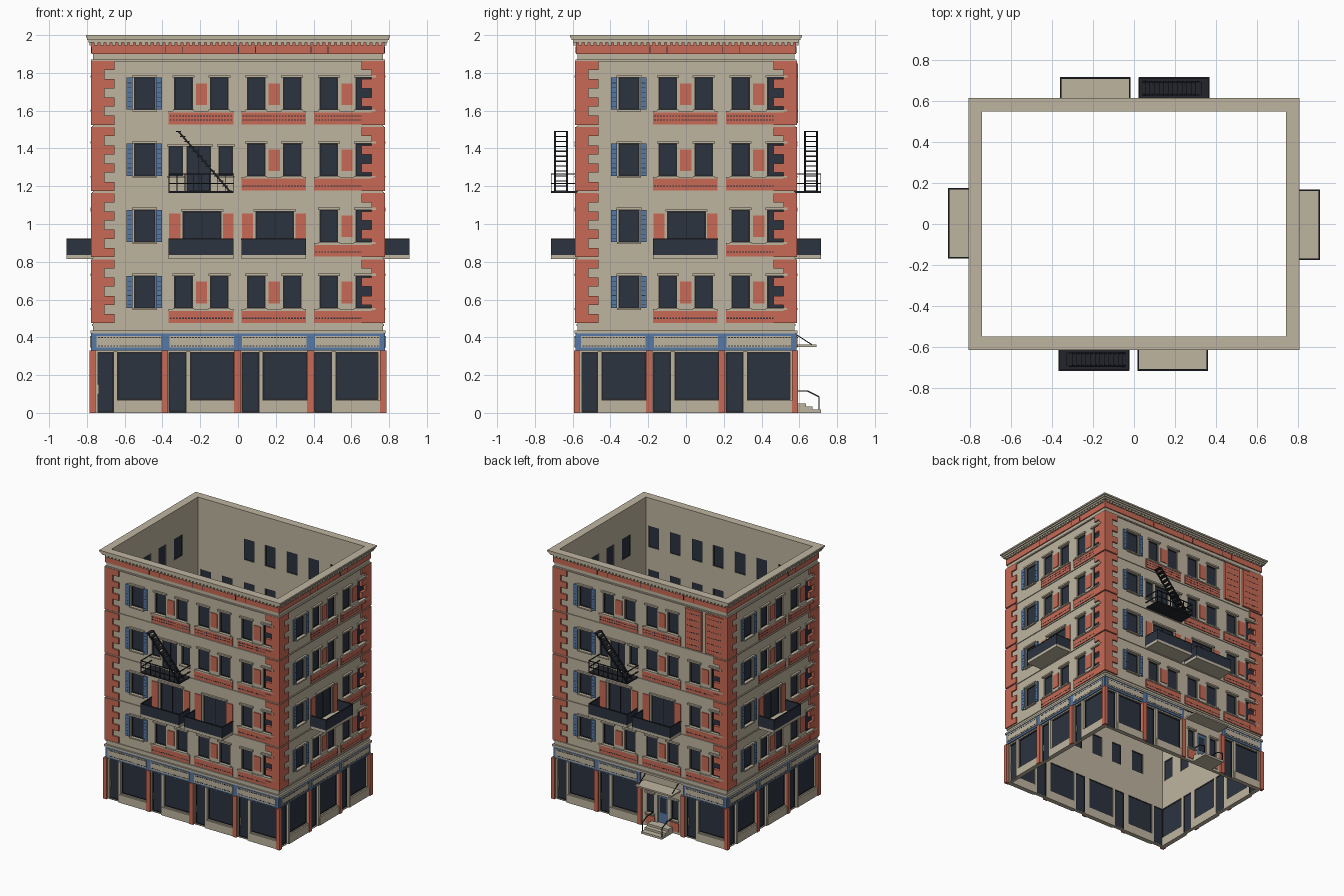
import bpy, bmesh
from math import pi
from mathutils import Matrix, Vector

cube = bpy.data.objects.get("Cube")
if cube:
    bpy.data.objects.remove(cube, do_unlink=True)

COLOURS = {"stone": (.52, .46, .35), "brick": (.58, .144, .089), "blue_paint": (.093, .188, .376),
           "dark_glass": (.025, .034, .051), "black_metal": (.016, .018, .024)}
MATS = {}
for name, c in COLOURS.items():
    m = bpy.data.materials.new(name)
    m.use_nodes = True
    m.diffuse_color = (*c, 1)
    bsdf = m.node_tree.nodes["Principled BSDF"]
    bsdf.inputs["Base Color"].default_value = (*c, 1)
    bsdf.inputs["Roughness"].default_value = .8
    MATS[name] = m

HX, HY, BAY = .767, .575, .385
TOP = 1.98
parts = {}
face = {"rot": Matrix(), "d": HY, "holes": []}


def mesh_for(part, mat):
    return parts.setdefault(part, (bmesh.new(), mat))[0]


def box(part, mat, u0, u1, z0, z1, w0, w1):
    """Box on the current facade: u runs along it, w points outward."""
    mid = Vector(((u0 + u1) / 2, -face["d"] - (w0 + w1) / 2, (z0 + z1) / 2))
    size = Matrix.Diagonal((u1 - u0, abs(w1 - w0), z1 - z0, 1))
    bmesh.ops.create_cube(mesh_for(part, mat), size=1,
                          matrix=face["rot"] @ Matrix.Translation(mid) @ size)


def bar(part, mat, p, q, t=.006):
    """Square bar between two (u, w, z) points."""
    a, b = (Vector((u, -face["d"] - w, z)) for u, w, z in (p, q))
    turn = (b - a).to_track_quat('Z', 'Y').to_matrix().to_4x4()
    bmesh.ops.create_cube(mesh_for(part, mat), size=1, matrix=face["rot"] @ Matrix.Translation((a + b) / 2)
                          @ turn @ Matrix.Diagonal((t, t, (b - a).length, 1)))


def pane(u0, u1, z0, z1, mullion=False):
    face["holes"].append((u0, u1, z0, z1))
    box("window_glass", "dark_glass", u0, u1, z0, z1, -.02, -.014)
    t = .006
    for a, b, c, d in ((u0, u0 + t, z0, z1), (u1 - t, u1, z0, z1), (u0, u1, z0, z0 + t), (u0, u1, z1 - t, z1)):
        box("window_frames", "black_metal", a, b, c, d, -.022, -.01)
    if mullion:
        mid = (u0 + u1) / 2
        box("window_frames", "black_metal", mid - t / 2, mid + t / 2, z0, z1, -.022, -.01)


def window(u0, u1, z0, z1, sill=True, mullion=False):
    pane(u0, u1, z0, z1, mullion)
    box("window_lintels", "stone", u0 - .012, u1 + .012, z1, z1 + .012, 0, .015)
    if sill:
        box("window_sills", "stone", u0 - .01, u1 + .01, z0 - .01, z0, 0, .015)


def dots(u0, u1, z, w):
    u = u0
    while u < u1:
        box("brick_gaps", "dark_glass", u, u + .01, z, z + .006, w, w + .001)
        u += .016


def panel(u0, u1, z0, z1, w=.006):
    box("brick_panels", "brick", u0, u1, z0, z1, 0, w)


def spandrel(b, f, rows):
    panel(b + .018, b + .36, f + .012, f + .075, .007)
    box("spandrel_caps", "stone", b + .018, b + .36, f + .075, f + .084, 0, .012)
    for r in range(rows):
        dots(b + .024, b + .354, f + .033 + r * .02, .007)


def single_bay(b, f):
    window(b + .222, b + .33, f + .09, f + .26)
    for u in (b + .18, b + .336):
        box("shutters", "blue_paint", u, u + .032, f + .09, f + .26, 0, .01)
        for i in range(6):
            z = f + .105 + i * .025
            box("shutter_slats", "dark_glass", u + .006, u + .026, z, z + .003, .01, .011)


def double_bay(b, f, rows):
    for u in (b + .05, b + .24):
        window(u, u + .093, f + .09, f + .26)
    panel(b + .162, b + .222, f + .115, f + .23)
    spandrel(b, f, rows)


def balcony_bay(b, f):
    window(b + .095, b + .295, f + .02, f + .25, False, True)
    panel(b + .02, b + .08, f + .02, f + .24)
    panel(b + .305, b + .36, f + .02, f + .24)
    u0, u1, out = b + .018, b + .36, .14
    box("balcony_slabs", "stone", u0, u1, f, f + .022, 0, out)
    z0, z1 = f + .022, f + .1
    box("balcony_railings", "dark_glass", u0, u1, z0, z1, out - .006, out)
    for u in (u0, u1 - .006):
        box("balcony_railings", "dark_glass", u, u + .006, z0, z1, 0, out - .006)
        box("balcony_handrails", "black_metal", u - .001, u + .007, z1, z1 + .008, 0, out)
    box("balcony_handrails", "black_metal", u0, u1, z1, z1 + .008, out - .008, out + .001)


def fire_escape_bay(b, f):
    window(b + .115, b + .24, f + .01, f + .245, False, True)
    for u in (b + .02, b + .285):
        window(u, u + .072, f + .09, f + .245)
    u0, u1, out, metal = b + .02, b + .36, .138, "black_metal"
    box("escape_platform", metal, u0, u1, f, f + .01, 0, out)
    # railing
    for z in (f + .05, f + .1):
        bar("escape_railing", metal, (u0, out, z), (u1, out, z))
        for u in (u0, u1):
            bar("escape_railing", metal, (u, 0, z), (u, out, z))
    for i in range(9):
        u = u0 + (u1 - u0) * i / 8
        bar("escape_railing", metal, (u, out, f), (u, out, f + .1), .004)
    # stair flight
    low, high = Vector((b + .34, 0, f + .01)), Vector((b + .07, 0, f + .325))
    for w in (.055, .118):
        off = Vector((0, w, 0))
        bar("escape_stringers", metal, low + off, high + off, .009)
    for i in range(13):
        p = low.lerp(high, i / 12)
        box("escape_treads", metal, p.x - .014, p.x + .014, p.z - .003, p.z + .003, .055, .118)


def shopfront(b):
    pane(b + .02, b + .11, .005, .32)
    box("door_handles", "stone", b + .03, b + .034, .1, .15, -.014, -.006)
    pane(b + .133, b + .365, .07, .32)
    box("shop_bases", "stone", b + .12, b + .368, 0, .065, 0, .012)
    box("shop_posts", "stone", b + .11, b + .133, 0, .325, 0, .008)
    box("shop_fascia", "blue_paint", b, b + BAY, .33, .42, 0, .01)
    box("fascia_panels", "stone", b + .022, b + .363, .345, .408, .01, .016)
    for z in (.352, .396):
        dots(b + .03, b + .355, z, .016)


def entrance(b):
    face["holes"].append((b + .15, b + .235, .05, .27))
    box("entrance_door", "blue_paint", b + .15, b + .235, .05, .27, -.02, -.012)
    box("entrance_door_glass", "dark_glass", b + .165, b + .22, .13, .25, -.012, -.01)
    for u in (b + .055, b + .27):
        window(u, u + .06, .11, .27)
        panel(u - .01, u + .07, .02, .09)
    box("canopy", "stone", b + .03, b + .355, .35, .362, 0, .115)
    for u in (b + .045, b + .34):
        bar("canopy_ties", "black_metal", (u, 0, .42), (u, .09, .362), .005)
    for i, out in enumerate((.14, .095, .06)):
        box("entrance_steps", "stone", b + .1, b + .285, i * .017, (i + 1) * .017, 0, out)
    for u in (b + .105, b + .28):
        bar("step_handrails", "black_metal", (u, .13, .015), (u, .13, .085))
        bar("step_handrails", "black_metal", (u, .13, .085), (u, .07, .115))
        bar("step_handrails", "black_metal", (u, .07, .115), (u, 0, .115))


def quoins(h, f):
    step = .338 / 7
    for i in range(7):
        width = .06 if i % 2 else .113
        z = f + .01 + i * step
        for a, c in ((-h - .012, -h + width), (h - width, h + .012)):
            box("corner_quoins", "brick", a, c, z, z + step, -.01, .012)


def pierced_wall(h):
    """Fill the facade with strips wherever there is no opening."""
    holes = face["holes"]
    zs = sorted({0, TOP, *(round(v, 4) for o in holes for v in o[2:])})
    for z0, z1 in zip(zs, zs[1:]):
        mid, u = (z0 + z1) / 2, -h
        for o in sorted(o for o in holes if o[2] < mid < o[3]):
            if o[0] > u:
                box("walls", "stone", u, o[0], z0, z1, -.025, 0)
            u = max(u, o[1])
        box("walls", "stone", u, h, z0, z1, -.025, 0)


FLOORS = [.465, .815, 1.165, 1.515]
for side in range(4):
    long_side, back = side % 2 == 0, side == 2
    h, d, count = (HX, HY, 4) if long_side else (HY, HX, 3)
    face.update(rot=Matrix.Rotation(side * pi / 2, 4, 'Z'), d=d, holes=[])
    starts = [-BAY * count / 2 + i * BAY for i in range(count)]
    # street level
    for i, b in enumerate(starts):
        entrance(b) if back and i == 2 else shopfront(b)
    for b in starts[1:-1] + [starts[-1]]:
        box("brick_pilasters", "brick", b - .02, b + .015, 0, .33, 0, .018)
    for a, c in ((-h - .018, -h + .012), (h - .015, h + .018)):
        box("brick_pilasters", "brick", a, c, 0, .33, -.01, .018)
    box("shop_cornice", "stone", -h - .014, h + .014, .42, .435, 0, .014)
    # upper floors
    for n, f in enumerate(FLOORS):
        box("floor_bands", "stone", -h - .006, h + .006, f - .005, f + .005, 0, .006)
        quoins(h, f)
        for i, b in enumerate(starts):
            if i == 0:
                single_bay(b, f)
            elif n == 1 and i < count - 1:
                balcony_bay(b, f)
            elif n == 2 and i == 1 and long_side:
                fire_escape_bay(b, f)
            elif n == 3 and i == 3 and back:
                for u0, u1 in ((b + .02, b + .165), (b + .2, b + .362)):
                    panel(u0, u1, f + .02, f + .335, .018)
                    for r in range(6):
                        dots(u0 + .02, u1 - .02, f + .05 + r * .05, .018)
            else:
                double_bay(b, f, 2 if n == 3 else 1)
    # frieze and dentils
    box("floor_bands", "stone", -h - .01, h + .01, 1.86, 1.87, 0, .01)
    box("brick_frieze", "brick", -h - .008, h + .008, 1.9, 1.965, 0, .008)
    for b in starts[1:]:
        for u in (b, b + .09):
            box("frieze_joints", "dark_glass", u, u + .004, 1.905, 1.94, .008, .01)
    teeth = round(2 * h / .031)
    for i in range(teeth):
        u = -h + 2 * h * (i + .5) / teeth
        box("cornice_dentils", "stone", u - .01, u + .01, 1.945, 1.965, 0, .02)
    # stepped cornice
    for z0, z1, out in ((1.962, 1.975, .024), (1.975, 1.988, .032), (1.988, 2.0, .039)):
        box("cornice", "stone", -h - out, h + out, z0, z1, -.026, out)
    pierced_wall(h)

for name, (bm, mat) in parts.items():
    mesh = bpy.data.meshes.new(name)
    bm.to_mesh(mesh)
    bm.free()
    mesh.materials.append(MATS[mat])
    bpy.context.collection.objects.link(bpy.data.objects.new(name, mesh))
